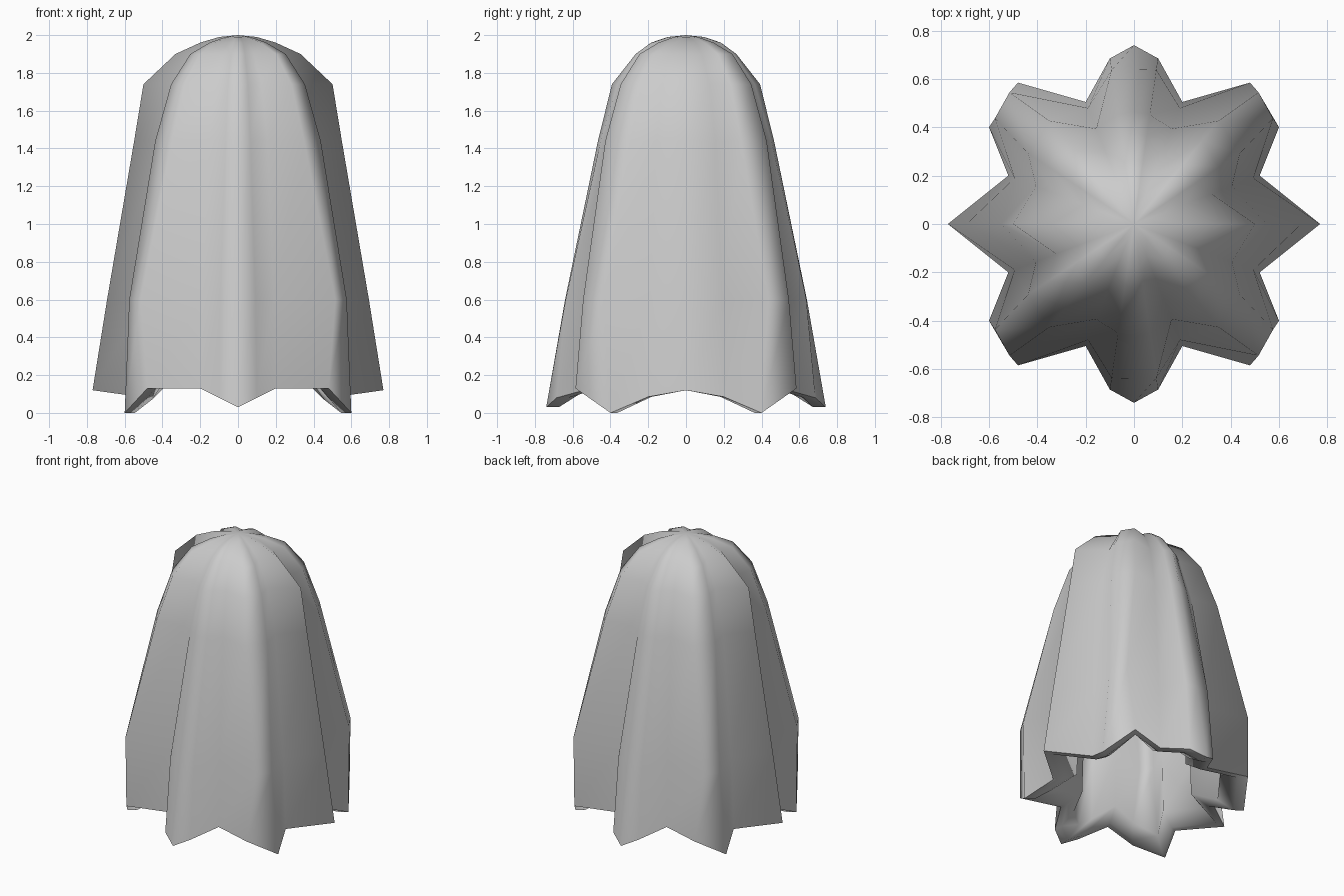
import bpy
import bmesh

cube = bpy.data.objects.get("Cube")
if cube:
    bpy.data.objects.remove(cube, do_unlink=True)

# One quarter of the pleated hem: x, y, z and the kind of fold
HEM = [
    (0.77, 0.0, 0.12, "fin"),
    (0.52, 0.20, 0.085, "valley"),
    (0.60, 0.40, 0.0, "side corner"),
    (0.48, 0.585, 0.13, "front corner"),
    (0.20, 0.505, 0.13, "valley"),
    (0.10, 0.685, 0.08, "shoulder"),
    (0.0, 0.74, 0.03, "ridge"),
]

# How far each fold has drawn in at each height
HEIGHTS = [0.6, 1.44, 1.74, 1.9, 1.96, 1.99]
CORNER = [0.95, 0.73, 0.59, 0.42, 0.25, 0.11]
TAPER = {
    "fin": [0.9, 0.714, 0.65, 0.43, 0.26, 0.13],
    "valley": [0.95, 0.78, 0.62, 0.42, 0.26, 0.12],
    "side corner": CORNER,
    "front corner": CORNER,
    "shoulder": [0.93, 0.66, 0.53, 0.37, 0.26, 0.13],
    "ridge": [0.865, 0.63, 0.53, 0.36, 0.25, 0.13],
}
# The corners swell sideways just above the hem (x and y factors)
SWELL = {"side corner": (1.01, 1.15), "front corner": (1.13, 0.98)}


def full_outline():
    """Mirror the quarter hem into a closed counter-clockwise loop."""
    half = HEM + [(-x, y, z, k) for x, y, z, k in reversed(HEM[:-1])]
    return half + [(x, -y, z, k) for x, y, z, k in reversed(half[1:-1])]


outline = full_outline()
count = len(outline)
bm = bmesh.new()


def hem_ring(scale, lift, valley=1):
    ring = []
    for x, y, z, k in outline:
        s = scale * (valley if k == "valley" else 1)
        ring.append(bm.verts.new((x * s, y * s, z + lift)))
    return ring


def wall_ring(level, scale=1, valley=1):
    ring = []
    for x, y, z, k in outline:
        sx, sy = SWELL.get(k, (1, 1)) if level == 0 else (1, 1)
        t = TAPER[k][level] * scale * (valley if k == "valley" else 1)
        ring.append(bm.verts.new((x * t * sx, y * t * sy, HEIGHTS[level])))
    return ring


# Lining from its top down, turned-in lip, hem, then the outside up to the crown
rings = [wall_ring(level, 0.8, 0.9) for level in (2, 1, 0)]
rings += [hem_ring(0.76, 0.07, 0.93), hem_ring(0.91, 0)]
hem = hem_ring(1, 0)
rings.append(hem)
rings += [wall_ring(level) for level in range(len(HEIGHTS))]
lining_top = bm.verts.new((0, 0, 1.85))
crown = bm.verts.new((0, 0, 2))
for lower, upper in zip(rings, rings[1:]):
    for i in range(count):
        j = (i + 1) % count
        bm.faces.new((lower[i], lower[j], upper[j], upper[i]))
for i in range(count):
    j = (i + 1) % count
    bm.faces.new((rings[-1][i], rings[-1][j], crown))
    bm.faces.new((rings[0][j], rings[0][i], lining_top))

# Smooth folds with a crisp hem
for face in bm.faces:
    face.smooth = True
for i in range(count):
    bm.edges.get((hem[i], hem[(i + 1) % count])).smooth = False

mesh = bpy.data.meshes.new("draped_sheet")
bm.to_mesh(mesh)
bm.free()
sheet = bpy.data.objects.new("draped_sheet", mesh)
bpy.context.collection.objects.link(sheet)

# Plain grey cloth
grey = bpy.data.materials.new("grey cloth")
grey.use_nodes = True
colour = (0.6, 0.6, 0.6, 1)
grey.diffuse_color = colour
shader = grey.node_tree.nodes["Principled BSDF"]
shader.inputs["Base Color"].default_value = colour
shader.inputs["Roughness"].default_value = 0.8
mesh.materials.append(grey)
